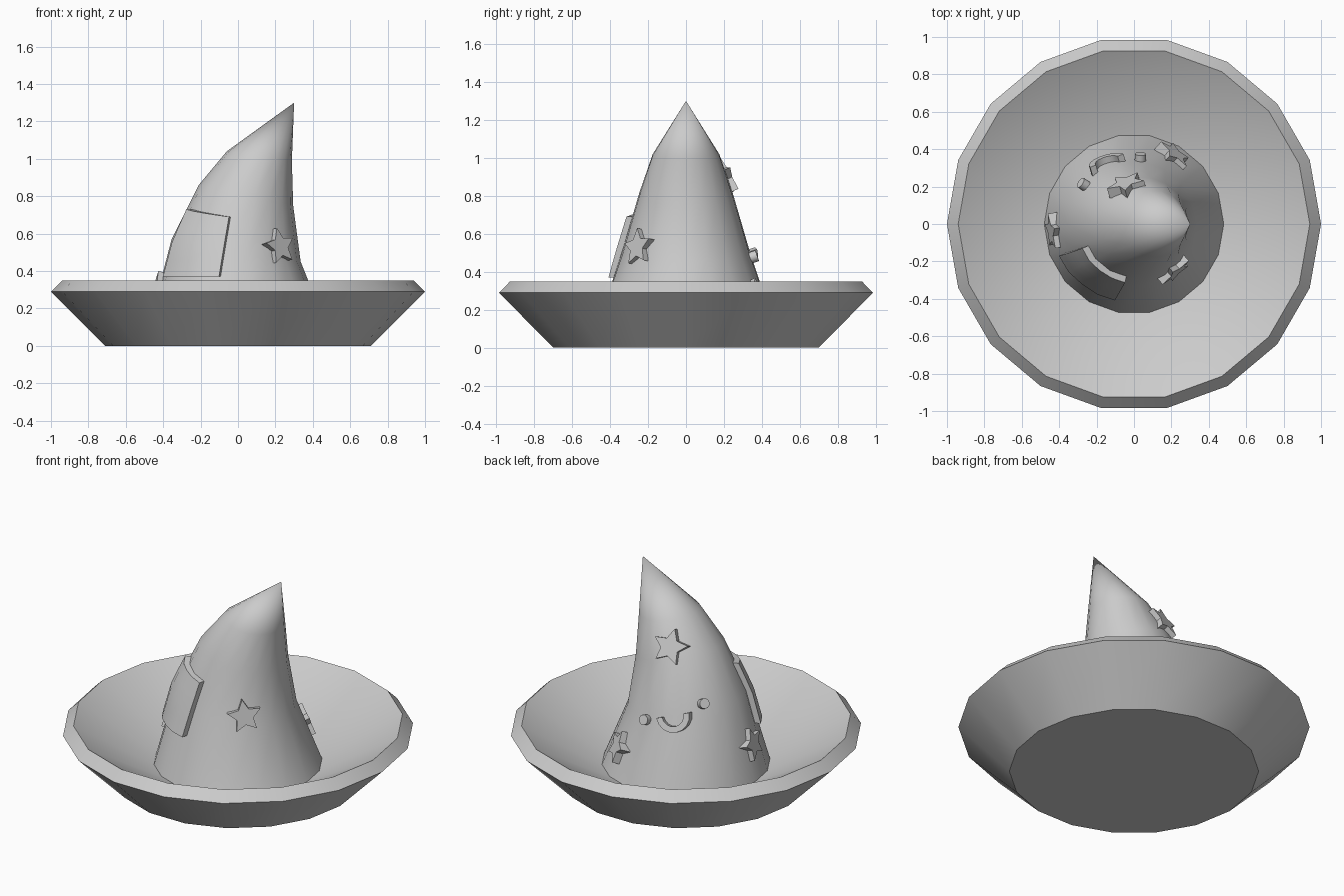
import bpy, bmesh
from math import cos, sin, pi, radians
from mathutils import Vector
from mathutils.bvhtree import BVHTree

if "Cube" in bpy.data.objects:
    bpy.data.objects.remove(bpy.data.objects["Cube"])

SIDES = 18


def make_object(name, bm, smooth=True):
    bmesh.ops.recalc_face_normals(bm, faces=bm.faces)
    mesh = bpy.data.meshes.new(name)
    bm.to_mesh(mesh)
    bm.free()
    ob = bpy.data.objects.new(name, mesh)
    bpy.context.collection.objects.link(ob)
    if smooth:
        bpy.ops.object.select_all(action='DESELECT')
        ob.select_set(True)
        bpy.context.view_layer.objects.active = ob
        bpy.ops.object.shade_smooth_by_angle(angle=radians(35))
    return ob


def bridge(bm, a, b):
    n = len(a)
    for i in range(n):
        bm.faces.new((a[i], a[(i + 1) % n], b[(i + 1) % n], b[i]))


def ring(bm, left, right, half_y):
    # elliptical ring, tilted so it passes through left and right (x, z)
    cx, cz = (left[0] + right[0]) / 2, (left[1] + right[1]) / 2
    dx, dz = (right[0] - left[0]) / 2, (right[1] - left[1]) / 2
    return [bm.verts.new((cx + dx * cos(a), half_y * sin(a), cz + dz * cos(a)))
            for a in (2 * pi * i / SIDES for i in range(SIDES))]


# Upturned dish brim
bm = bmesh.new()
loops = [ring(bm, (-r, z), (r, z), r)
         for r, z in ((0.71, 0), (1.0, 0.29), (0.94, 0.35), (0.48, 0.09))]
bm.faces.new(loops[0])
for a, b in zip(loops, loops[1:]):
    bridge(bm, a, b)
bm.faces.new(loops[-1])
make_object("brim", bm)

# Crown leaning towards +x, ending in a point
bm = bmesh.new()
loops = [ring(bm, *spec) for spec in (
    ((-0.48, 0.09), (0.48, 0.09), 0.48),
    ((-0.355, 0.57), (0.335, 0.45), 0.337),
    ((-0.21, 0.86), (0.295, 0.75), 0.25),
    ((-0.06, 1.04), (0.288, 0.99), 0.178))]
for a, b in zip(loops, loops[1:]):
    bridge(bm, a, b)
tip = bm.verts.new((0.30, 0, 1.30))
for i in range(SIDES):
    bm.faces.new((loops[-1][i], loops[-1][(i + 1) % SIDES], tip))
bmesh.ops.recalc_face_normals(bm, faces=bm.faces)
surface = BVHTree.FromBMesh(bm)
make_object("crown", bm)


def badge(name, outline, near, turn=0, height=0.03):
    # flat prism laid on the crown at the surface point nearest to `near`
    loc, n, _, _ = surface.find_nearest(Vector(near))
    if n.dot(Vector((loc.x, loc.y, 0))) < 0:
        n = -n
    right = Vector((0, 0, 1)).cross(n).normalized()
    up = n.cross(right)
    c, s = cos(radians(turn)), sin(radians(turn))
    bm = bmesh.new()
    layers = []
    for h in (-0.03, height):
        layers.append([bm.verts.new(loc + right * (x * c - y * s) + up * (x * s + y * c) + n * h)
                       for x, y in outline])
    bridge(bm, *layers)
    for layer in layers:
        bm.faces.new(layer)
    make_object(name, bm, smooth=len(outline) != 10)


def polar(r, a):
    return (r * cos(a), r * sin(a))


# Stars
star = [polar(0.1 if i % 2 == 0 else 0.05, pi / 2 + i * pi / 5) for i in range(10)]
big_star = [(x * 1.07, y * 1.07) for x, y in star]
badge("front_star", star, (0.22, -0.25, 0.53), 8)
badge("left_star", star, (-0.43, -0.04, 0.30), 8)
badge("back_star", star, (0.21, 0.37, 0.27), -8)
badge("upper_star", big_star, (-0.04, 0.21, 0.90), -8)

# Face: two eyes and a smile
eye = [polar(0.03, 2 * pi * i / 12) for i in range(12)]
badge("left_eye", eye, (0.035, 0.36, 0.48), height=0.035)
badge("right_eye", eye, (-0.26, 0.205, 0.60), height=0.035)
arc = [pi + pi * i / 8 for i in range(9)]
smile = [polar(0.1, a) for a in arc] + [polar(0.065, a) for a in reversed(arc)]
badge("smile", smile, (-0.14, 0.32, 0.54), 17, 0.035)

# Patch wrapped around the front left of the crown
bm = bmesh.new()
cols, rows = 5, 5
grid = []
for j in range(rows):
    v = j / (rows - 1)
    line = []
    for i in range(cols):
        u = i / (cols - 1)
        a = radians(203 + 53 * u)
        z = 0.37 + v * (0.36 - 0.04 * u)
        out = Vector((cos(a), sin(a), 0))
        hit = surface.ray_cast(Vector((0.03 * v, 0, z)), out)[0]
        line.append((hit, out))
    grid.append(line)
inner, outer = ([[bm.verts.new(p + o * d) for p, o in line] for line in grid]
                for d in (-0.02, 0.035))
for g in (inner, outer):
    for j in range(rows - 1):
        for i in range(cols - 1):
            bm.faces.new((g[j][i], g[j][i + 1], g[j + 1][i + 1], g[j + 1][i]))


def border(g):
    return (g[0][:-1] + [r[-1] for r in g[:-1]]
            + g[-1][:0:-1] + [r[0] for r in g[:0:-1]])


bridge(bm, border(inner), border(outer))
make_object("patch", bm)
